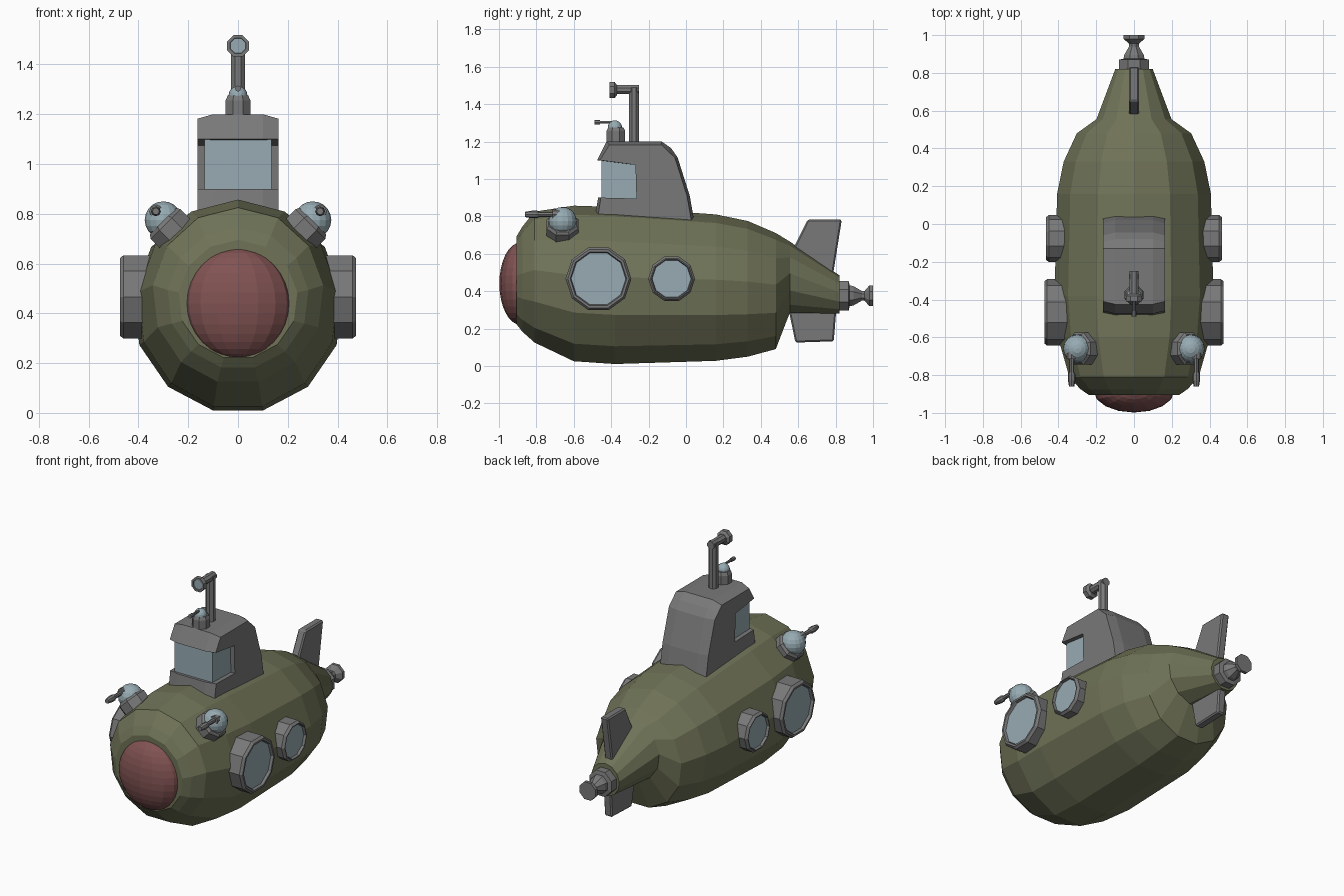
import bpy, bmesh
from math import sin, cos, pi
from mathutils import Vector, Matrix

if "Cube" in bpy.data.objects:
    bpy.data.objects.remove(bpy.data.objects["Cube"])


def material(name, r, g, b):
    m = bpy.data.materials.new(name)
    m.use_nodes = True
    m.diffuse_color = (r, g, b, 1)
    m.node_tree.nodes["Principled BSDF"].inputs["Base Color"].default_value = (r, g, b, 1)
    return m


OLIVE = material("olive_hull", 0.16, 0.17, 0.095)
GREY = material("grey_metal", 0.19, 0.19, 0.19)
RED = material("red_nose", 0.22, 0.085, 0.085)
GLASS = material("pale_glass", 0.31, 0.41, 0.45)


def finish(name, bm, mat, bevel=0):
    bmesh.ops.recalc_face_normals(bm, faces=bm.faces)
    mesh = bpy.data.meshes.new(name)
    bm.to_mesh(mesh)
    bm.free()
    mesh.materials.append(mat)
    ob = bpy.data.objects.new(name, mesh)
    bpy.context.collection.objects.link(ob)
    if bevel:
        mod = ob.modifiers.new("edge", "BEVEL")
        mod.width, mod.segments = bevel, 1
    return ob


def loft(name, rings, mat, bevel=0):
    """Skin a list of equal-length point rings and cap both ends."""
    bm = bmesh.new()
    rows = [[bm.verts.new(p) for p in ring] for ring in rings]
    n = len(rows[0])
    for a, b in zip(rows, rows[1:]):
        for i in range(n):
            j = (i + 1) % n
            bm.faces.new((a[i], a[j], b[j], b[i]))
    bm.faces.new(rows[0])
    bm.faces.new(rows[-1])
    return finish(name, bm, mat, bevel)


def lathe(name, profile, loc, axis, mat, n=8, turn=0.0):
    """Turn (radius, distance) pairs around an axis through loc."""
    m = Matrix.Translation(loc) @ Vector(axis).to_track_quat("Z", "Y").to_matrix().to_4x4()
    angles = [2 * pi * (i + turn) / n for i in range(n)]
    return loft(name, [[m @ Vector((r * cos(a), r * sin(a), d)) for a in angles]
                       for r, d in profile], mat)


def ball(name, loc, size, mat, u=16, v=10):
    bm = bmesh.new()
    m = Matrix.Translation(loc) @ Matrix.Diagonal((*size, 1))
    bmesh.ops.create_uvsphere(bm, u_segments=u, v_segments=v, radius=1, matrix=m)
    return finish(name, bm, mat)


def plate(name, outline, half, mat, bevel=0):
    """Side outline (y, z) given thickness across x."""
    return loft(name, [[(x, y, z) for y, z in outline] for x in (-half, half)], mat, bevel)


# Hull: thirteen-sided sections (y, centre z, half width, half height)
sections = [(-0.905, 0.455, 0.24, 0.24), (-0.875, 0.46, 0.285, 0.285),
            (-0.81, 0.47, 0.345, 0.355), (-0.6, 0.435, 0.405, 0.422),
            (-0.38, 0.424, 0.424, 0.426), (0.16, 0.413, 0.41, 0.397),
            (0.33, 0.407, 0.375, 0.368), (0.48, 0.396, 0.305, 0.315),
            (0.555, 0.472, 0.2, 0.193), (0.82, 0.381, 0.1, 0.104)]
turns = [pi / 2 + 2 * pi * i / 13 for i in range(13)]
loft("hull", [[(w * cos(a), y, z + h * sin(a)) for a in turns]
              for y, z, w, h in sections], OLIVE)
ball("nose_dome", (0, -0.885, 0.44), (0.213, 0.113, 0.22), RED, 16, 16)

# Conning tower: notched side outline, narrowed at the outer faces
tower = [(0.05, 0.74), (0.02, 0.91), (-0.045, 1.115), (-0.08, 1.165), (-0.13, 1.2),
         (-0.425, 1.2), (-0.475, 1.1), (-0.27, 1.075), (-0.265, 0.895), (-0.47, 0.9),
         (-0.495, 0.74)]


def tower_slice(x, drop, pull):
    return [(x, y + (pull if y < -0.4 else -pull if y > -0.1 else 0),
             z - (drop if z > 1.15 else 0)) for y, z in tower]


loft("conning_tower", [tower_slice(-0.163, 0.018, 0.015), tower_slice(-0.1, 0, 0),
                       tower_slice(0.1, 0, 0), tower_slice(0.163, 0.018, 0.015)], GREY)
plate("tower_window", [(-0.25, 0.88), (-0.25, 1.09), (-0.452, 1.11), (-0.452, 0.88)],
      0.135, GLASS)

# Periscope
lathe("periscope_pole", [(0.03, 0), (0.03, 0.3)], (0, -0.278, 1.19), (0, 0, 1), GREY, 8, 0.5)
lathe("periscope_arm", [(0.026, 0), (0.026, 0.13)], (0, -0.25, 1.477), (0, -1, 0), GREY, 8, 0.5)
lathe("periscope_head", [(0.03, 0), (0.047, 0.012), (0.047, 0.04), (0.034, 0.04), (0.03, 0.03)],
      (0, -0.37, 1.475), (0, -1, 0), GREY, 8, 0.5)
lathe("periscope_lens", [(0.032, 0), (0.032, 0.005)], (0, -0.4, 1.475), (0, -1, 0), GLASS, 8, 0.5)

# Roof turret
lathe("roof_turret_base", [(0.054, 0), (0.054, 0.06), (0.045, 0.08)],
      (0, -0.375, 1.195), (0, 0, 1), GREY, 8, 0.5)
ball("roof_turret_ball", (0, -0.38, 1.275), (0.038, 0.038, 0.038), GLASS)
lathe("roof_turret_gun", [(0.008, 0), (0.008, 0.07), (0.012, 0.07), (0.012, 0.1)],
      (0, -0.39, 1.303), (0, -1, 0), GREY)

for side, s in (("left", 1), ("right", -1)):
    # Shoulder turrets
    lathe(side + "_turret_base", [(0.092, -0.06), (0.092, 0.02), (0.08, 0.035)],
          (s * 0.277, -0.66, 0.745), (s * 0.7, 0, 0.7), GREY, 8, 0.5)
    ball(side + "_turret_ball", (s * 0.3, -0.66, 0.775), (0.075, 0.075, 0.075), GLASS)
    lathe(side + "_turret_gun", [(0.027, 0), (0.027, 0.04), (0.013, 0.04), (0.013, 0.11),
                                 (0.02, 0.12), (0.02, 0.15), (0.014, 0.185)],
          (s * 0.33, -0.675, 0.81), (0, -1, 0), GREY)

    # Portholes
    for place, y, r, out in (("front", -0.468, 0.176, 0.475), ("rear", -0.077, 0.125, 0.465)):
        lathe(f"{side}_{place}_porthole_rim",
              [(r, 0.33), (r, out - 0.015), (r - 0.012, out), (r * 0.86, out), (r * 0.82, out - 0.02)],
              (0, y, 0.466), (s, 0, 0), GREY, 10)
        lathe(f"{side}_{place}_porthole_glass", [(r * 0.84, out - 0.022), (r * 0.84, out - 0.016)],
              (0, y, 0.466), (s, 0, 0), GLASS, 10)

# Tail fins
plate("upper_fin", [(0.56, 0.6), (0.65, 0.782), (0.833, 0.782), (0.78, 0.45)], 0.027, GREY, 0.008)
plate("lower_fin", [(0.545, 0.32), (0.585, 0.125), (0.79, 0.132), (0.805, 0.32)], 0.027, GREY, 0.008)

# Tail thruster
lathe("tail_thruster", [(0.085, 0), (0.085, 0.06), (0.06, 0.065), (0.056, 0.085), (0.028, 0.13),
                        (0.028, 0.145), (0.06, 0.17), (0.06, 0.19)],
      (0, 0.81, 0.375), (0, 1, 0), GREY, 8, 0.5)
